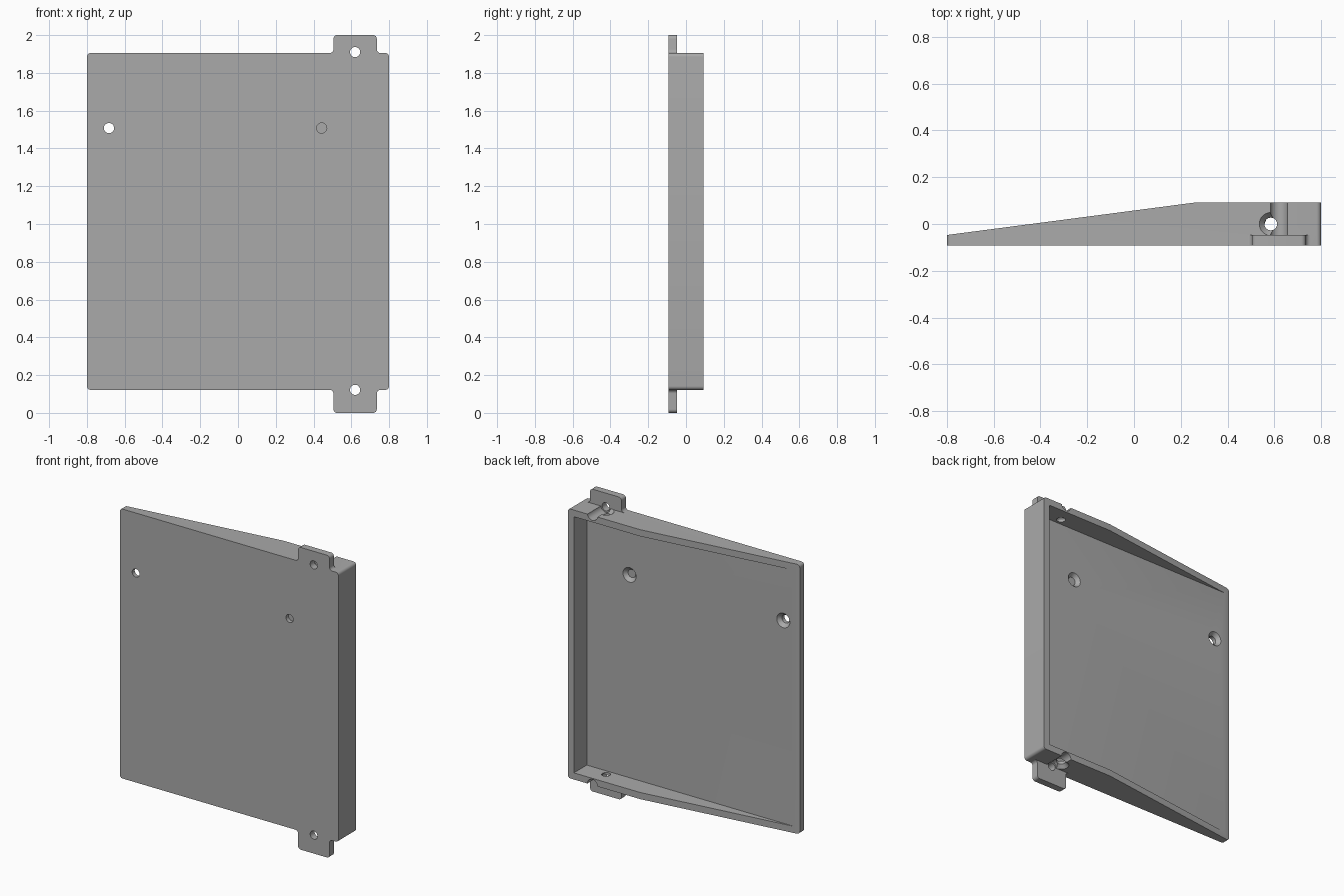
import bpy, bmesh, math
from mathutils import Vector, Matrix

if "Cube" in bpy.data.objects:
    bpy.data.objects.remove(bpy.data.objects["Cube"])

FRONT, BACK = -0.093, 0.093      # depth limits
LEDGE, FLOOR = -0.047, -0.042    # back of tabs, pocket floor
BOTTOM, TOP, SIDE = 0.122, 1.905, 0.8
TAB_X, HOLE_X, WALL = (0.505, 0.735), 0.62, 0.044

grey = bpy.data.materials.new("plain_grey")
grey.use_nodes = True
colour = (0.4, 0.4, 0.4, 1)
grey.diffuse_color = colour
grey.node_tree.nodes["Principled BSDF"].inputs["Base Color"].default_value = colour


def to_object(name, bm):
    bmesh.ops.recalc_face_normals(bm, faces=bm.faces)
    mesh = bpy.data.meshes.new(name)
    bm.to_mesh(mesh)
    bm.free()
    mesh.materials.append(grey)
    ob = bpy.data.objects.new(name, mesh)
    bpy.context.collection.objects.link(ob)
    return ob


def prism(name, points, direction):
    """Extrude a closed outline along a direction."""
    bm = bmesh.new()
    face = bm.faces.new([bm.verts.new(p) for p in points])
    moved = bmesh.ops.extrude_face_region(bm, geom=[face])["geom"]
    verts = [v for v in moved if isinstance(v, bmesh.types.BMVert)]
    bmesh.ops.translate(bm, verts=verts, vec=direction)
    return to_object(name, bm)


def rounded(points, radius=0.02, steps=6):
    """Round every right-angled corner of an x-z outline."""
    out = []
    for i, p in enumerate(points):
        p = Vector(p)
        a = (Vector(points[i - 1]) - p).normalized() * radius
        b = (Vector(points[(i + 1) % len(points)]) - p).normalized() * radius
        for k in range(steps + 1):
            t = k / steps * math.pi / 2
            q = p + a * (1 - math.sin(t)) + b * (1 - math.cos(t))
            out.append((q.x, FRONT, q.y))
    return out


def cone(name, start, end, r1, r2):
    """Round cutter running from start to end."""
    start, end = Vector(start), Vector(end)
    axis = end - start
    turn = axis.to_track_quat('Z', 'Y').to_matrix().to_4x4()
    bm = bmesh.new()
    bmesh.ops.create_cone(bm, cap_ends=True, segments=32, radius1=r1, radius2=r2,
                          depth=axis.length,
                          matrix=Matrix.Translation((start + end) / 2) @ turn)
    return to_object(name, bm)


def combine(target, tool, operation='DIFFERENCE'):
    mod = target.modifiers.new(tool.name, 'BOOLEAN')
    mod.operation, mod.solver, mod.object = operation, 'EXACT', tool
    bpy.context.view_layer.objects.active = target
    bpy.ops.object.modifier_apply(modifier=mod.name)
    bpy.data.objects.remove(tool)


# Front plate with a tab at each end
x0, x1 = TAB_X
plate = rounded([(-SIDE, BOTTOM), (x0, BOTTOM), (x0, 0), (x1, 0), (x1, BOTTOM),
                 (SIDE, BOTTOM), (SIDE, TOP), (x1, TOP), (x1, 2), (x0, 2),
                 (x0, TOP), (-SIDE, TOP)])
cover = prism("wedge_cover", plate, (0, LEDGE - FRONT, 0))

# Full-depth block behind the plate
block = rounded([(-SIDE, BOTTOM), (SIDE, BOTTOM), (SIDE, TOP), (-SIDE, TOP)])
combine(cover, prism("block", block, (0, BACK - FRONT, 0)), 'UNION')

# Sloping back and open pocket
slope = (BACK - LEDGE) / (0.27 + SIDE)
wedge = [(-1, LEDGE - 0.2 * slope, -1), (0.27, BACK, -1), (0.27, 0.3, -1), (-1, 0.3, -1)]
combine(cover, prism("wedge_cutter", wedge, (0, 0, 4)))
z0, z1 = BOTTOM + WALL, TOP - WALL
pocket = [(-1, FLOOR, z0), (SIDE - WALL, FLOOR, z0), (SIDE - WALL, FLOOR, z1), (-1, FLOOR, z1)]
combine(cover, prism("pocket_cutter", pocket, (0, 1, 0)))

# Countersunk screw holes in the plate
for x in (-0.683, 0.443):
    combine(cover, cone("hole", (x, -0.2, 1.508), (x, 0.1, 1.508), 0.027, 0.027))
    combine(cover, cone("sink", (x, FLOOR - 0.024, 1.508), (x, FLOOR + 0.001, 1.508), 0.027, 0.049))

# Tab holes, driver grooves and countersunk holes in the end walls
for z, edge, inward in ((0.122, BOTTOM, 1), (1.91, TOP, -1)):
    combine(cover, cone("tab_hole", (HOLE_X, -0.2, z), (HOLE_X, 0, z), 0.027, 0.027))
    combine(cover, cone("groove", (HOLE_X, LEDGE, z), (HOLE_X, 0.2, z), 0.037, 0.037))
    combine(cover, cone("wall_hole", (0.585, 0, edge - 0.1 * inward),
                        (0.585, 0, edge + 0.1 * inward), 0.027, 0.027))
    combine(cover, cone("wall_sink", (0.585, 0, edge - 0.001 * inward),
                        (0.585, 0, edge + 0.024 * inward), 0.05, 0.027))

bpy.ops.object.select_all(action='DESELECT')
cover.select_set(True)
bpy.context.view_layer.objects.active = cover
bpy.ops.object.shade_smooth_by_angle(angle=math.radians(30))
